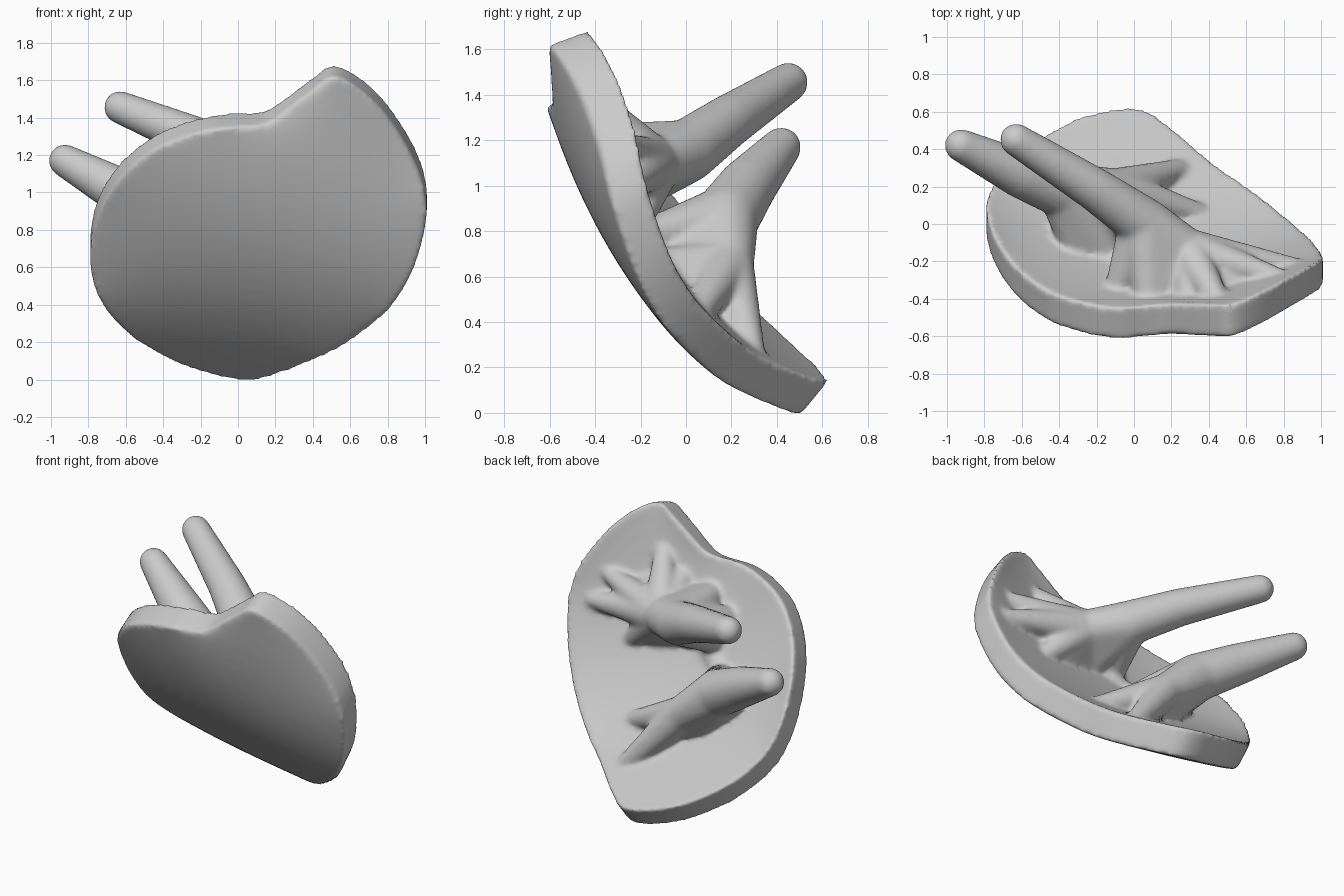
import bpy, bmesh, math
from mathutils import Vector as V
from mathutils.bvhtree import BVHTree

if "Cube" in bpy.data.objects:
    bpy.data.objects.remove(bpy.data.objects["Cube"])

# Rim of the outer (front) face of the curved plate, clockwise from the bottom
RIM = [V(p) for p in [
    (.04, .50, -.01), (-.2, .48, .04), (-.4, .40, .12), (-.6, .26, .25), (-.74, .10, .42),
    (-.79, -.03, .62), (-.755, -.2, .86), (-.64, -.38, 1.06), (-.46, -.52, 1.22),
    (-.25, -.59, 1.31), (-.08, -.615, 1.345), (.13, -.595, 1.36), (.23, -.59, 1.42),
    (.4, -.6, 1.55), (.52, -.605, 1.62), (.69, -.53, 1.52), (.83, -.45, 1.36),
    (.95, -.38, 1.15), (1.005, -.34, .97), (1.0, -.29, .8), (.93, -.2, .56),
    (.8, -.08, .36), (.6, .08, .2), (.43, .2, .11), (.22, .38, .03)]]
BULGE, TILT = V((0, -.15, -.09)), V((0, .85, .53))


def smooth_loop(pts, n=8):
    """Closed Catmull-Rom curve through the points."""
    out, k = [], len(pts)
    for i in range(k):
        a, b, c, d = (pts[(i + j) % k] for j in (-1, 0, 1, 2))
        for s in range(n):
            t = s / n
            out.append(.5 * (2*b + (c - a)*t + (2*a - 5*b + 4*c - d)*t*t
                             + (3*b - a - 3*c + d)*t**3))
    return out


def even_spacing(pts, n):
    """Resample a closed polyline to n equally spaced points."""
    segs = list(zip(pts, pts[1:] + pts[:1]))
    total = sum((b - a).length for a, b in segs)
    out, done = [], 0.0
    for a, b in segs:
        d = (b - a).length
        while len(out) < n and len(out)*total/n < done + d:
            out.append(a.lerp(b, (len(out)*total/n - done)/d))
        done += d
    return out


n, rings = 120, 12


def film_point(loop, r, i):
    """Soap-film point between rim and centre (Poisson kernel), pushed out to a bowl."""
    if r > .999:
        return loop[i]
    w = [1/(1 - 2*r*math.cos(2*math.pi*(i - j)/n) + r*r) for j in range(n)]
    p = sum((q*k for q, k in zip(loop, w)), V((0, 0, 0))) / sum(w)
    return p + BULGE*(1 - r*r)


def bowl(loop):
    """Bowl-shaped sheet filling a rim; returns the rim vertices."""
    centre = bm.verts.new(film_point(loop, 0, 0))
    grid = [[bm.verts.new(film_point(loop, k/rings, i)) for i in range(n)]
            for k in range(1, rings + 1)]
    for i in range(n):
        j = (i + 1) % n
        bm.faces.new((centre, grid[0][i], grid[0][j]))
        for a, b in zip(grid, grid[1:]):
            bm.faces.new((a[i], b[i], b[j], a[j]))
    return grid[-1]


# Plate: outer and inner bowl joined along the rim
bm = bmesh.new()
outer = even_spacing(smooth_loop(RIM), n)
inner = [p + V((0, .12 + .035*p.z, .145 - .05*p.z)) for p in outer]
ra, rb = bowl(outer), bowl(inner)
for i in range(n):
    j = (i + 1) % n
    bm.faces.new((ra[i], ra[j], rb[j], rb[i]))
bmesh.ops.recalc_face_normals(bm, faces=bm.faces[:])
tree = BVHTree.FromBMesh(bm)


def wall(x, z, r):
    """Ball sunk into the inner face of the plate."""
    hit = tree.ray_cast(V((x, 3, z)), V((0, -1, 0)))[0]
    return (hit - TILT*max(.03, r - .025), r)


def hull(*balls):
    """Convex skin around a few balls, added to the plate mesh."""
    tmp = bmesh.new()
    for p, r in balls:
        new = bmesh.ops.create_icosphere(tmp, subdivisions=3, radius=r)["verts"]
        bmesh.ops.translate(tmp, verts=new, vec=V(p))
    res = bmesh.ops.convex_hull(tmp, input=tmp.verts[:])
    bmesh.ops.delete(tmp, geom=list({v for v in res["geom_interior"]
                     if isinstance(v, bmesh.types.BMVert)}), context='VERTS')
    me = bpy.data.meshes.new("tmp")
    tmp.to_mesh(me)
    tmp.free()
    bm.from_mesh(me)
    bpy.data.meshes.remove(me)


def chain(*balls):
    for a, b in zip(balls, balls[1:]):
        hull(a, b)


# Upper finger with its fan of roots
a0, a1, a2 = ((-.63, .45, 1.455), .088), ((-.2, .18, 1.28), .118), ((.06, .0, 1.15), .14)
a3 = ((.28, -.14, 1.09), .12)
chain(a0, a1, a2, a3)
for x, z, r in [(.86, 1.02, .05), (.78, 1.2, .05), (.45, 1.4, .06), (.55, .85, .06)]:
    chain(a3, wall(x, z, r))
hull(a2, a3, wall(.08, 1.22, .08), wall(.15, .95, .08))
hull(a2, wall(-.1, 1.12, .06), wall(-.05, .95, .07))
hull(a3, wall(.3, 1.28, .07), wall(.55, 1.18, .07), wall(.58, 1.02, .07))
hull(a3, wall(.15, .93, .07), wall(.42, .88, .07), wall(.58, 1.02, .07))

# Lower finger: a thick sail-like fin running down to the plate
b0, b1, b2 = ((-.925, .42, 1.17), .088), ((-.6, .265, .99), .13), ((-.36, .17, .85), .15)
b3, b4 = ((-.1, .19, .65), .11), wall(.24, .28, .06)
chain(b0, b1, b2, b3, b4)
hull(b2, b3, wall(-.3, .8, .08), wall(-.05, .62, .08))
hull(b2, wall(-.3, .8, .08), wall(-.12, .8, .07))
hull(b2, b3, wall(-.33, .7, .07), wall(-.1, .5, .07))
hull(b3, wall(-.05, .68, .07), wall(.15, .48, .07))
hull(b3, wall(.08, .4, .06), b4)
chain(b3, wall(.34, .46, .06))

# Low folds on the inner face
chain(wall(-.15, .82, .08), wall(.05, .93, .08))

# Fuse plate and fingers into one soft surface
me = bpy.data.meshes.new("plate_with_fingers")
bm.to_mesh(me)
bm.free()
ob = bpy.data.objects.new("plate_with_fingers", me)
bpy.context.collection.objects.link(ob)
bpy.context.view_layer.objects.active = ob
ob.select_set(True)
rm = ob.modifiers.new("fuse", 'REMESH')
rm.mode, rm.voxel_size, rm.use_smooth_shade = 'VOXEL', .016, True
sm = ob.modifiers.new("soften", 'SMOOTH')
sm.factor, sm.iterations = .5, 9
